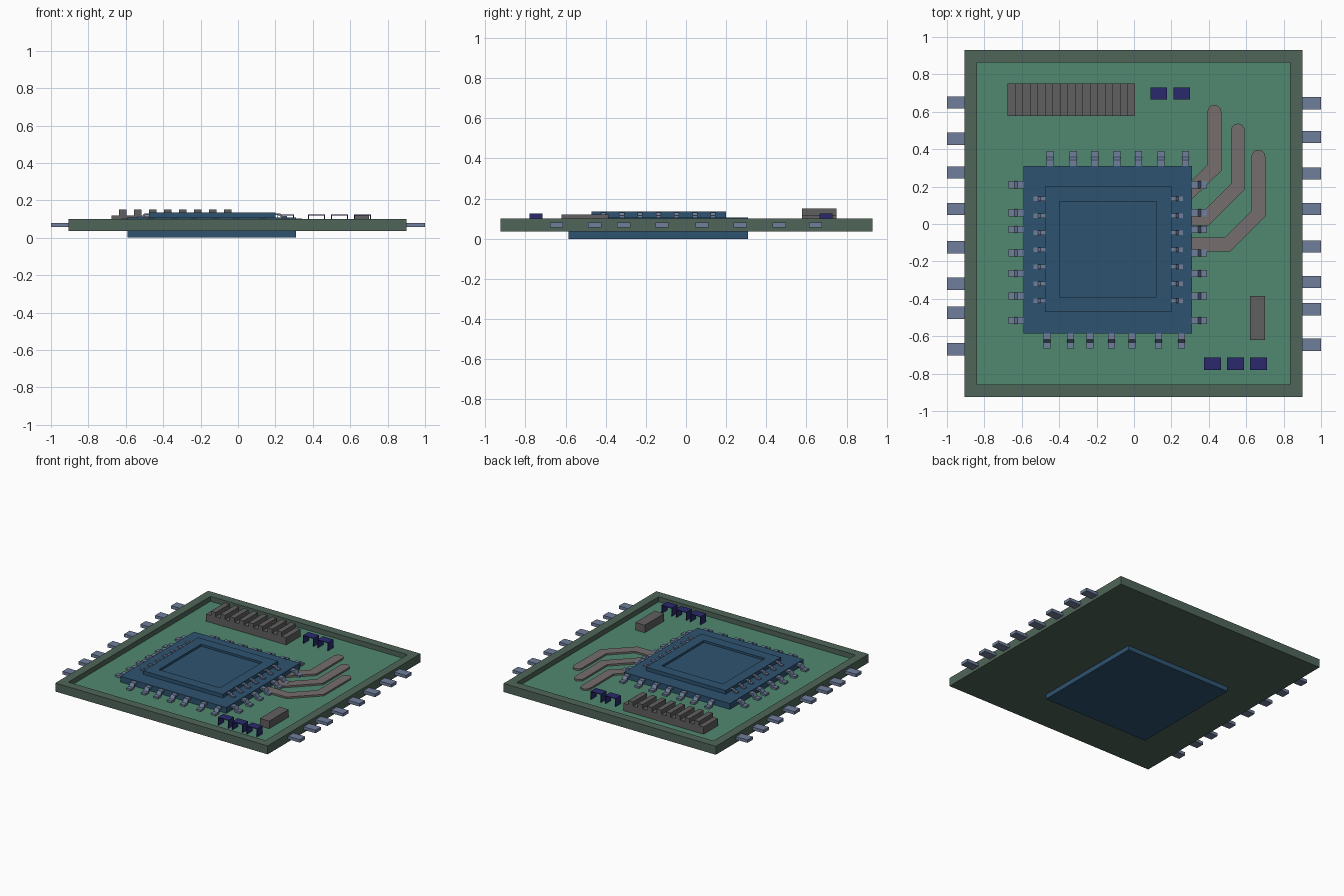
import bpy, bmesh, math
from mathutils import Vector, Matrix

if "Cube" in bpy.data.objects:
    bpy.data.objects.remove(bpy.data.objects["Cube"])


def mat(name, r, g, b):
    m = bpy.data.materials.new(name)
    m.diffuse_color = (r, g, b, 1)
    m.use_nodes = True
    m.node_tree.nodes["Principled BSDF"].inputs["Base Color"].default_value = m.diffuse_color
    return m


FRAME = mat("dark_green", .08, .13, .10)
FLOOR = mat("green", .08, .25, .16)
CHIP = mat("chip_blue", .027, .087, .165)
METAL = mat("metal", .16, .21, .33)
GREY = mat("grey", .12, .115, .115)
TRACE = mat("trace", .18, .155, .155)
NAVY = mat("navy", .023, .023, .155)


def finish(bm, name, *mats):
    bmesh.ops.recalc_face_normals(bm, faces=bm.faces)
    me = bpy.data.meshes.new(name)
    bm.to_mesh(me)
    bm.free()
    ob = bpy.data.objects.new(name, me)
    bpy.context.collection.objects.link(ob)
    for m in mats:
        me.materials.append(m)
    return ob


def box(bm, x0, x1, y0, y1, z0, z1):
    """Add a box and return its top face."""
    m = Matrix.Translation(((x0 + x1) / 2, (y0 + y1) / 2, (z0 + z1) / 2))
    m = m @ Matrix.Diagonal((x1 - x0, y1 - y0, z1 - z0, 1))
    vs = bmesh.ops.create_cube(bm, size=1, matrix=m)["verts"]
    faces = {f for v in vs for f in v.link_faces}
    return max(faces, key=lambda f: f.calc_center_median().z)


def recess(bm, face, border, depth):
    """Inset a top face and sink it; returns the sunken face."""
    bmesh.ops.inset_region(bm, faces=[face], thickness=border)
    new = bmesh.ops.extrude_discrete_faces(bm, faces=[face])["faces"][0]
    bmesh.ops.translate(bm, verts=new.verts, vec=(0, 0, -depth))
    return new


def prism(bm, outline, vec):
    """Extrude a closed outline along a vector."""
    f = bm.faces.new([bm.verts.new(p) for p in outline])
    r = bmesh.ops.extrude_face_region(bm, geom=[f], use_keep_orig=True)["geom"]
    bmesh.ops.translate(bm, vec=vec, verts=[v for v in r if isinstance(v, bmesh.types.BMVert)])


# Board with sunken green floor
bm = bmesh.new()
top = box(bm, -.905, .90, -.925, .93, .035, .10)
recess(bm, top, .093, .038).material_index = 1
finish(bm, "board", FRAME, FLOOR)

# Chip: wide base passing through the board, raised die with a sunken centre
bm = bmesh.new()
box(bm, -.59, .31, -.585, .31, 0, .107)
finish(bm, "chip_base", CHIP)
bm = bmesh.new()
recess(bm, box(bm, -.477, .20, -.47, .20, .105, .135), .112, .016)
finish(bm, "chip_die", CHIP)

# Edge contacts on both sides of the board
bm = bmesh.new()
for y in (.65, .455, .275, .08, -.125, -.32, -.475, -.67):
    box(bm, -1, -.89, y - .033, y + .033, .057, .08)
for y in (.645, .465, .27, .08, -.12, -.31, -.455, -.645):
    box(bm, .89, 1, y - .033, y + .033, .057, .08)
finish(bm, "edge_contacts", METAL)


def lead(bm, x, y, angle, length, z_top, z_foot, width, t):
    """Bent lead: leaves the body at z_top, drops to a foot at z_foot."""
    upper = [(-.01, z_top), (length * .4, z_top), (length * .6, z_foot + t), (length, z_foot + t)]
    lower = [(length, z_foot), (length * .5, z_foot), (length * .3, z_top - t), (-.01, z_top - t)]
    rot = Matrix.Translation((x, y, 0)) @ Matrix.Rotation(angle, 4, "Z")
    pts = [rot @ Vector((d, -width / 2, z)) for d, z in upper + lower]
    prism(bm, pts, rot.to_3x3() @ Vector((0, width, 0)))


# Chip leads down to the board, on all four sides
bm = bmesh.new()
big = (.08, .102, .062, .038, .014)
for y in (.21, .06, -.03, -.155, -.265, -.385, -.515):
    lead(bm, -.59, y, math.pi, *big)
    lead(bm, .31, y, 0, *big)
for x in (-.45, -.325, -.21, -.09, .025, .145, .275):
    lead(bm, x, .31, math.pi / 2, *big)
for x in (-.465, -.34, -.235, -.12, -.01, .13, .255):
    lead(bm, x, -.585, -math.pi / 2, *big)
finish(bm, "chip_leads", METAL)

# Small leads from the die to the chip base
bm = bmesh.new()
for i in range(7):
    y = .135 - i * .091
    lead(bm, -.477, y, math.pi, .06, .13, .107, .025, .008)
    lead(bm, .20, y, 0, .063, .13, .107, .025, .008)
finish(bm, "die_leads", METAL)

# Finned connector strip
bm = bmesh.new()
outline = [(-.675, .06), (-.675, .118)]
for i in range(8):
    x = -.635 + i * .08
    outline += [(x, .118), (x, .15), (x + .04, .15), (x + .04, .118)]
outline += [(.005, .118), (.005, .06)]
prism(bm, [(x, .578, z) for x, z in outline], (0, .172, 0))
finish(bm, "finned_strip", GREY)

# Small block
bm = bmesh.new()
box(bm, .62, .70, -.62, -.385, .06, .12)
finish(bm, "small_block", GREY)

# Open arch-shaped capacitors
bm = bmesh.new()
for x, y in ((.087, .665), (.21, .665), (.375, -.78), (.497, -.78), (.62, -.78)):
    o, i, t = x + .09, .005, .125
    arch = [(x, .061), (x, t), (o, t), (o, .061), (o - i, .061), (o - i, t - i), (x + i, t - i), (x + i, .061)]
    prism(bm, [(a, y, b) for a, b in arch], (0, .065, 0))
finish(bm, "capacitors", NAVY)


def trace(bm, path, w, z0, h):
    """Flat strip of half-width w along a path, with a round far end."""
    p = [Vector(q) for q in path]
    left, right = [], []
    for i, q in enumerate(p):
        a = (q - p[i - 1]).normalized() if i else (p[1] - q).normalized()
        b = (p[i + 1] - q).normalized() if i < len(p) - 1 else a
        m = (a + b).normalized()
        n = Vector((-m.y, m.x)) * w / m.dot(a)
        left.append(q + n)
        right.append(q - n)
    cap = [p[-1] + Vector((math.cos(k * math.pi / 8), math.sin(k * math.pi / 8))) * w for k in range(1, 8)]
    prism(bm, [(v.x, v.y, z0) for v in right + cap + left[::-1]], (0, 0, h))


# Three bent traces from the chip
bm = bmesh.new()
for path in (((.27, .145), (.43, .30), (.43, .60)),
             ((.27, .03), (.385, .03), (.555, .20), (.555, .50)),
             ((.27, -.11), (.50, -.11), (.665, .055), (.665, .36))):
    trace(bm, path, .037, .06, .015)
finish(bm, "traces", TRACE)
